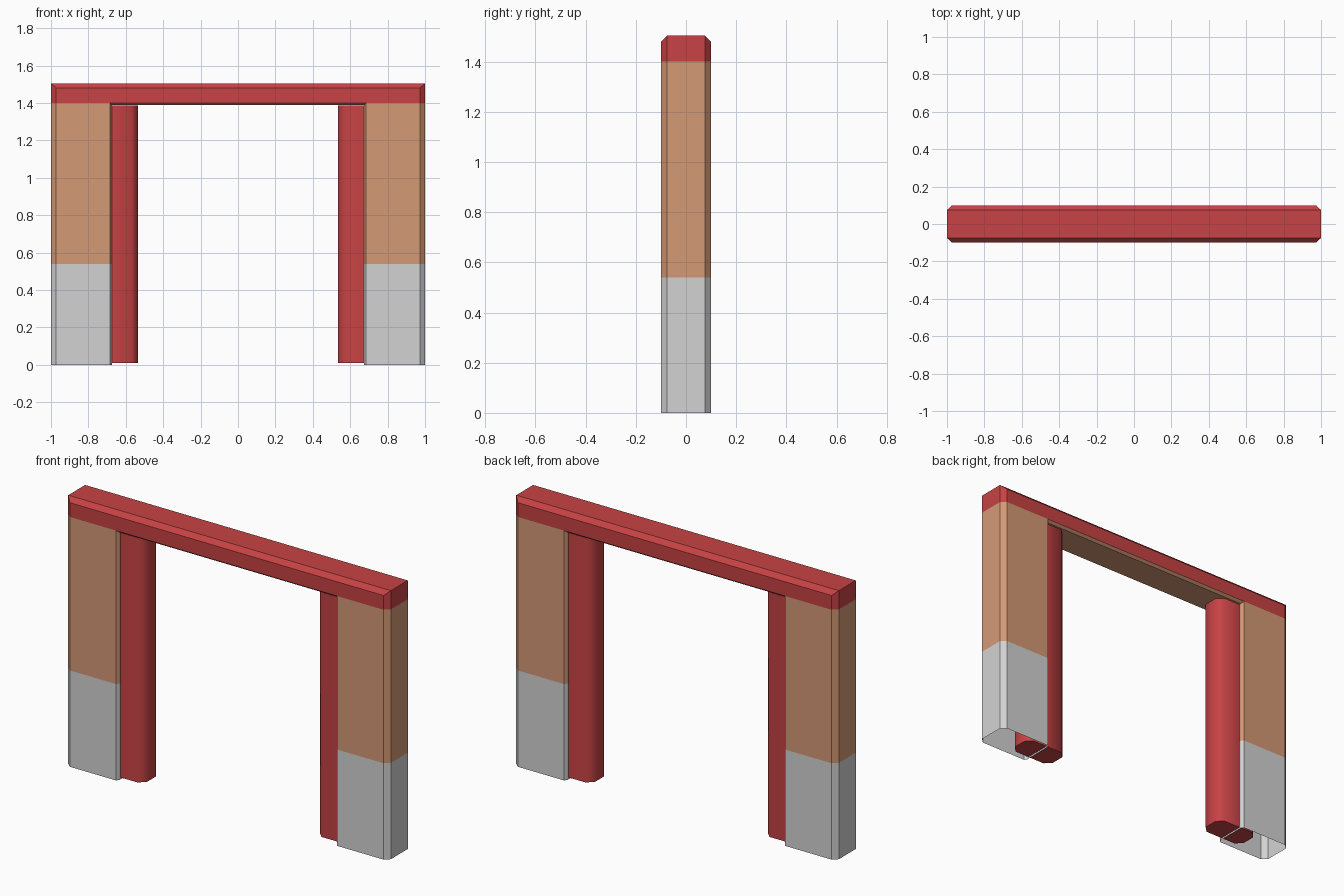
import bpy, bmesh

if "Cube" in bpy.data.objects:
    bpy.data.objects.remove(bpy.data.objects["Cube"])


def material(name, rgb):
    m = bpy.data.materials.new(name)
    m.diffuse_color = (*rgb, 1)
    m.use_nodes = True
    m.node_tree.nodes["Principled BSDF"].inputs["Base Color"].default_value = m.diffuse_color
    return m


GREY = material("light grey", (0.65, 0.65, 0.65))
TAN = material("tan", (0.66, 0.32, 0.18))
RED = material("red", (0.57, 0.055, 0.058))


def make_object(name, bm, mats):
    bmesh.ops.recalc_face_normals(bm, faces=bm.faces[:])
    mesh = bpy.data.meshes.new(name)
    bm.to_mesh(mesh)
    bm.free()
    for m in mats:
        mesh.materials.append(m)
    ob = bpy.data.objects.new(name, mesh)
    bpy.context.collection.objects.link(ob)
    return ob


# Gate frame: arch outlines (half width, height) at each depth, lofted around;
# open at the bottom, chamfered on the outer and inner edges
half = [(1.0, 1.505, 0.075), (0.972, 1.48, 0.1), (0.685, 1.4, 0.1), (0.675, 1.388, 0.085)]
rings = [(w, h, -y) for w, h, y in half] + [(w, h, y) for w, h, y in reversed(half)]
bm = bmesh.new()
loops = [[bm.verts.new(p) for p in ((-w, y, 0), (-w, y, h), (w, y, h), (w, y, 0))]
         for w, h, y in rings]
for i, a in enumerate(loops):
    b = loops[(i + 1) % len(loops)]
    for k in range(3):
        bm.faces.new((a[k], a[k + 1], b[k + 1], b[k]))

# Colour bands split by height
for z in (0.54, 1.4):
    bmesh.ops.bisect_plane(bm, geom=bm.verts[:] + bm.edges[:] + bm.faces[:],
                           plane_co=(0, 0, z), plane_no=(0, 0, 1))
for f in bm.faces:
    z = f.calc_center_median().z
    f.material_index = 0 if z < 0.54 else (1 if z < 1.4 else 2)
make_object("gate_frame", bm, [GREY, TAN, RED])


# Inner posts: chamfered bars partly sunk into the legs
def post(name, side):
    x0, x1, y, c = 0.535, 0.8, 0.075, 0.035
    outline = [(x0, -y + c), (x0 + c, -y), (x1 - c, -y), (x1, -y + c),
               (x1, y - c), (x1 - c, y), (x0 + c, y), (x0, y - c)]
    bm = bmesh.new()
    base = bm.faces.new([bm.verts.new((side * px, py, 0.01)) for px, py in outline])
    top = bmesh.ops.extrude_face_region(bm, geom=[base], use_keep_orig=True)["geom"]
    bmesh.ops.translate(bm, vec=(0, 0, 1.377),
                        verts=[g for g in top if isinstance(g, bmesh.types.BMVert)])
    ob = make_object(name, bm, [RED])
    bpy.ops.object.select_all(action='DESELECT')
    ob.select_set(True)
    bpy.context.view_layer.objects.active = ob
    bpy.ops.object.shade_smooth_by_angle(angle=0.9)


post("left_inner_post", -1)
post("right_inner_post", 1)
